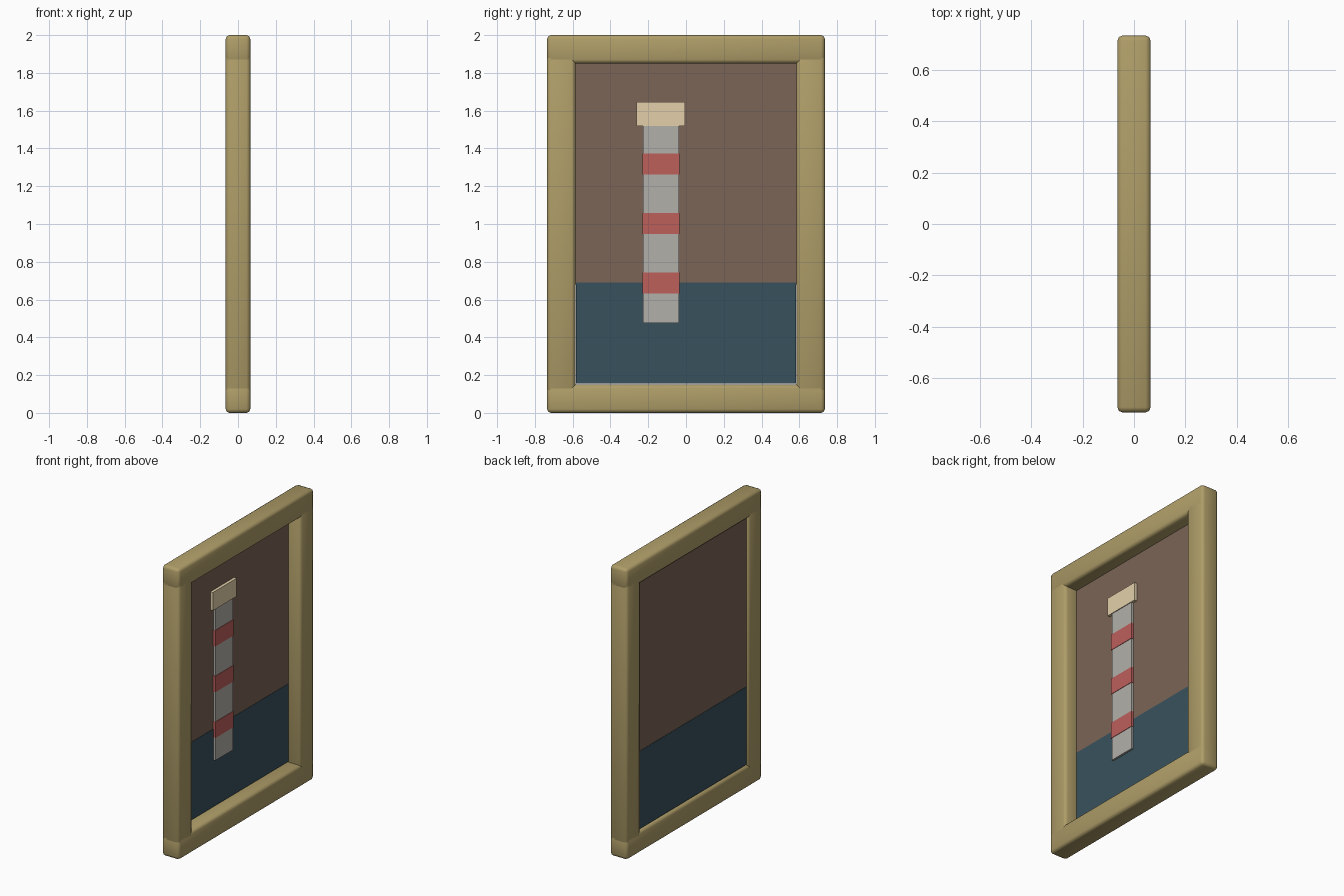
import bpy

default = bpy.data.objects.get("Cube")
if default:
    bpy.data.objects.remove(default, do_unlink=True)


def material(name, rgb):
    mat = bpy.data.materials.new(name)
    mat.use_nodes = True
    colour = (*rgb, 1)
    mat.diffuse_color = colour
    mat.node_tree.nodes["Principled BSDF"].inputs["Base Color"].default_value = colour
    return mat


wood = material("golden wood", (0.43, 0.34, 0.14))
dusk = material("dusk brown", (0.2, 0.13, 0.095))
water = material("deep blue", (0.04, 0.083, 0.11))
stone = material("pale grey", (0.45, 0.435, 0.4))
red = material("faded red", (0.51, 0.115, 0.105))
cream = material("cream", (0.77, 0.63, 0.4))


def box(name, mat, x, y, z, bevel=0):
    """Box filling the given (low, high) ranges, optionally with rounded edges."""
    spans = (x, y, z)
    bpy.ops.mesh.primitive_cube_add(size=1, location=[(a + b) / 2 for a, b in spans])
    obj = bpy.context.object
    obj.name = name
    obj.scale = [b - a for a, b in spans]
    bpy.ops.object.transform_apply(location=False, rotation=False, scale=True)
    obj.data.materials.append(mat)
    if bevel:
        mod = obj.modifiers.new("Rounded edges", "BEVEL")
        mod.width = bevel
        mod.segments = 2
        bpy.ops.object.shade_smooth()
    return obj


# Frame: full-width rails with stiles running into them
depth = (-0.065, 0.065)
half_width, bar, height = 0.735, 0.15, 2.0
for name, low in (("bottom_rail", 0), ("top_rail", height - bar)):
    box(name, wood, depth, (-half_width, half_width), (low, low + bar), 0.02)
for name, low in (("front_stile", -half_width), ("back_stile", half_width - bar)):
    box(name, wood, depth, (low, low + bar), (0.1, height - 0.1), 0.02)

# Picture panel: sky above, sea below
box("sky_panel", dusk, (-0.05, -0.027), (-0.587, 0.587), (0.68, 1.852))
box("sea_panel", water, (-0.052, -0.025), (-0.583, 0.583), (0.155, 0.69))

# Lighthouse in low relief
box("lighthouse_tower", stone, (-0.03, -0.012), (-0.228, -0.038), (0.475, 1.53))
for i, low in enumerate((0.632, 0.947, 1.262)):
    box(f"tower_band_{i + 1}", red, (-0.03, -0.009), (-0.231, -0.035), (low, low + 0.11))
box("lantern_room", cream, (-0.03, -0.007), (-0.262, -0.004), (1.52, 1.645))
